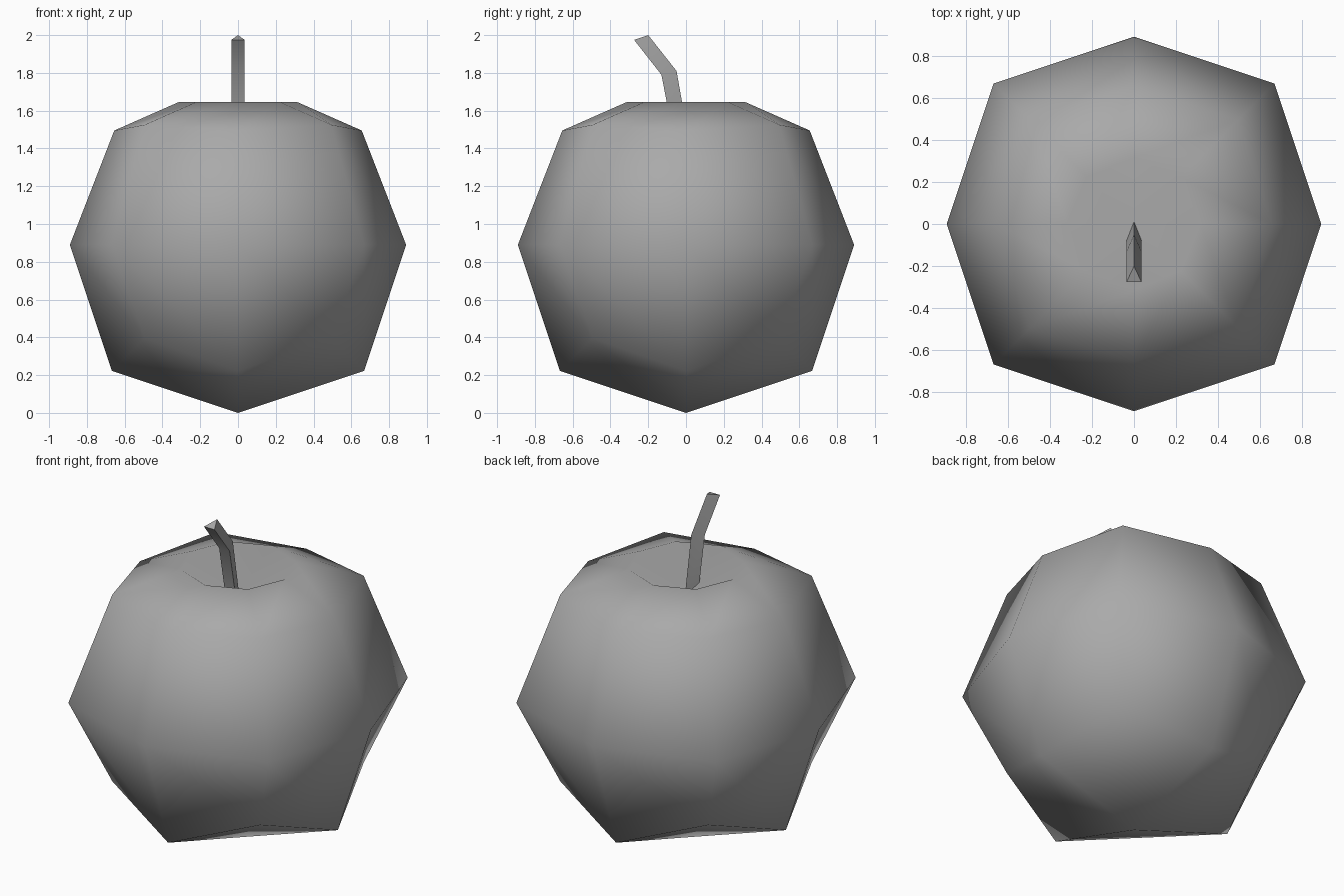
import bpy
import bmesh
from math import atan2, pi, sin, cos, radians
from mathutils import Vector

cube = bpy.data.objects.get("Cube")
if cube:
    bpy.data.objects.remove(cube, do_unlink=True)

R = 0.89  # fruit radius, also the height of its centre

grey = bpy.data.materials.new("mid_grey")
grey.use_nodes = True
grey.diffuse_color = (0.4, 0.4, 0.4, 1)
grey.node_tree.nodes["Principled BSDF"].inputs["Base Color"].default_value = (0.4, 0.4, 0.4, 1)


def finish(bm, name, crease):
    """Smooth shading, kept sharp on edges steeper than the crease angle."""
    bmesh.ops.recalc_face_normals(bm, faces=bm.faces[:])
    for f in bm.faces:
        f.smooth = True
    for e in bm.edges:
        e.smooth = e.calc_face_angle() < crease
    mesh = bpy.data.meshes.new(name)
    bm.to_mesh(mesh)
    bm.free()
    mesh.materials.append(grey)
    obj = bpy.data.objects.new(name, mesh)
    bpy.context.scene.collection.objects.link(obj)


# Fruit body: a once-divided cube rounded into a coarse ball
bm = bmesh.new()
bmesh.ops.create_cube(bm, size=2)
bmesh.ops.subdivide_edges(bm, edges=bm.edges[:], cuts=1, use_grid_fill=True)
reach = {1: 1.0, 2: 0.75, 3: 5 / 9}
for v in bm.verts:
    sign = Vector([round(c) for c in v.co])
    axes = sum(abs(c) > 0.5 for c in sign)
    v.co = sign * R * reach[axes] + Vector((0, 0, R))
    # Shoulders of the upper ring
    if sign.z > 0 and axes == 2:
        v.co = Vector((sign.x * 0.655, sign.y * 0.655, 1.495))
    elif sign.z > 0 and axes == 3:
        v.co.z = 1.525

# Top: join its four faces, inset an octagonal rim, sink the middle
crown = max(bm.verts, key=lambda v: v.co.z)
top = bmesh.ops.dissolve_faces(bm, faces=list(crown.link_faces))["region"][0]
bmesh.ops.inset_individual(bm, faces=[top], thickness=0.2)
for v in top.verts:
    a = round(atan2(v.co.y, v.co.x) / (pi / 4)) * pi / 4
    v.co = Vector((0.315 * cos(a), 0.315 * sin(a), 1.645))
dimple = bmesh.ops.poke(bm, faces=[top])["verts"][0]
dimple.co = Vector((0, 0, 1.47))
finish(bm, "fruit_body", pi)

# Stem: three-sided, bent towards the front; (front y, front z, back y, back z)
stations = [(-0.07, 1.48, 0.01, 1.47), (-0.13, 1.79, -0.05, 1.81), (-0.275, 1.975, -0.2, 2.0)]
bm = bmesh.new()
rings = []
for fy, fz, by, bz in stations:
    points = ((-0.035, fy, fz), (0.035, fy, fz), (0, by, bz))
    rings.append([bm.verts.new(p) for p in points])
for low, high in zip(rings, rings[1:]):
    for i in range(3):
        j = (i + 1) % 3
        bm.faces.new((low[i], low[j], high[j], high[i]))
bm.faces.new(rings[0][::-1])
bm.faces.new(rings[-1])
finish(bm, "stem", radians(40))
